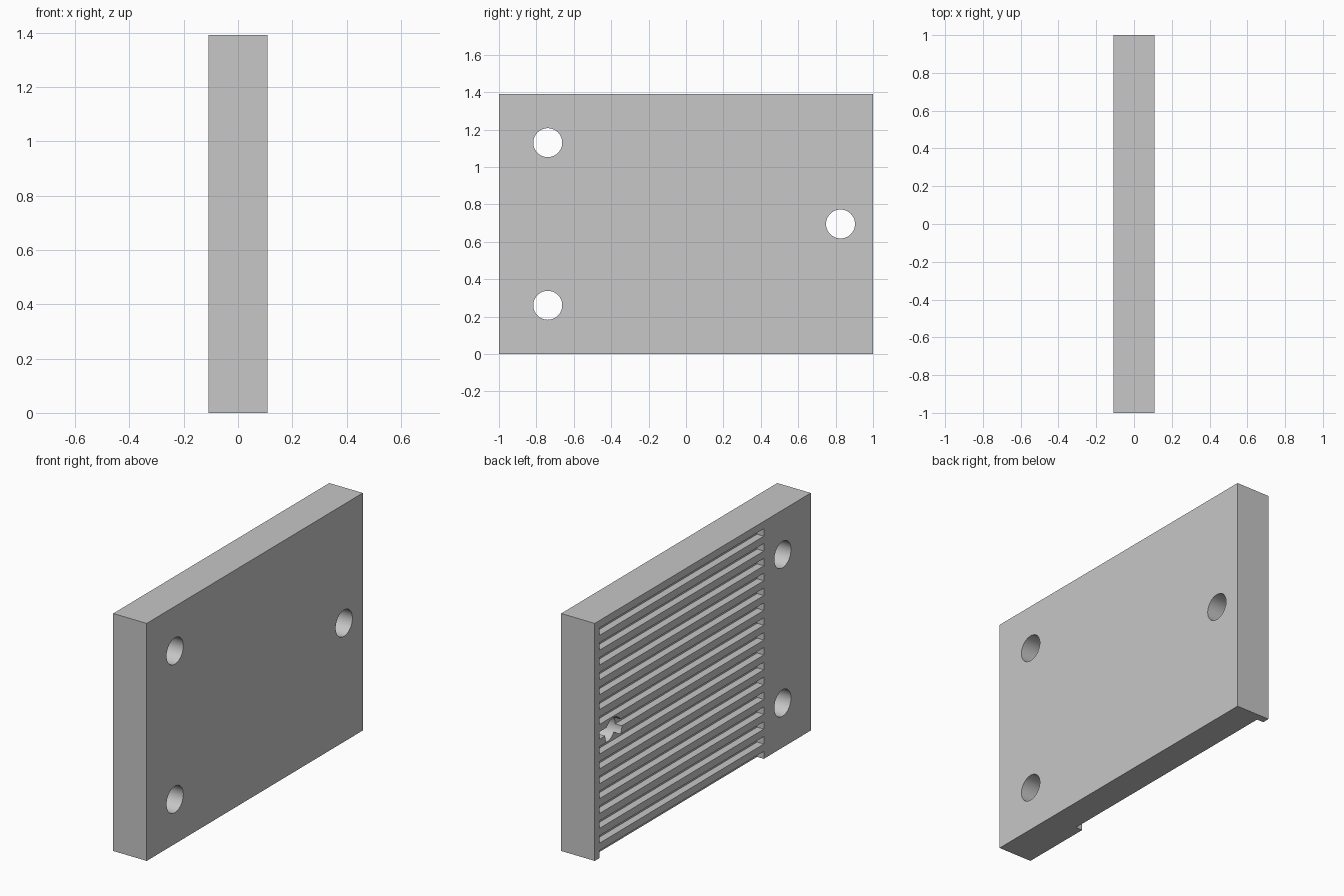
import bpy
import bmesh
from math import radians
from mathutils import Matrix, Vector

default = bpy.data.objects.get("Cube")
if default:
    bpy.data.objects.remove(default, do_unlink=True)

U = 1 / 23                          # design unit: plate is 46 x 32 x 5 units
LENGTH, HEIGHT, THICK = 46 * U, 32 * U, 5 * U
OUT = 0.02                          # cutter overshoot past open faces

grey = bpy.data.materials.new("light grey")
grey.use_nodes = True
colour = (0.57, 0.57, 0.57, 1)
grey.diffuse_color = colour
grey.node_tree.nodes["Principled BSDF"].inputs["Base Color"].default_value = colour


def add_box(bm, low, high):
    low, high = Vector(low), Vector(high)
    matrix = Matrix.Translation((low + high) / 2) @ Matrix.Diagonal((*(high - low), 1))
    bmesh.ops.create_cube(bm, size=1, matrix=matrix)


def add_pin(bm, y, z, radius):
    matrix = Matrix.Translation((0, y, z)) @ Matrix.Rotation(radians(90), 4, "Y")
    bmesh.ops.create_cone(bm, cap_ends=True, segments=48, radius1=radius,
                          radius2=radius, depth=THICK + 2 * OUT, matrix=matrix)


def make_object(name, bm):
    mesh = bpy.data.meshes.new(name)
    bm.to_mesh(mesh)
    bm.free()
    mesh.materials.append(grey)
    obj = bpy.data.objects.new(name, mesh)
    bpy.context.collection.objects.link(obj)
    return obj


# Solid plate
bm = bmesh.new()
add_box(bm, (-THICK / 2, -LENGTH / 2, 0), (THICK / 2, LENGTH / 2, HEIGHT))
plate = make_object("grooved_plate", bm)

# Horizontal grooves on one face, the lowest one open to the bottom edge
bm = bmesh.new()
for i in range(16):
    bottom = 2 * i * U if i else -OUT
    add_box(bm, (-THICK / 2 - OUT, LENGTH / 2 - 36 * U, bottom),
            (-THICK / 2 + U, LENGTH / 2 - U, (2 * i + 1) * U))
grooves = make_object("groove_cutter", bm)

# Three through holes
bm = bmesh.new()
for y, z in ((-17, 6), (-17, 26), (19, 16)):
    add_pin(bm, y * U, z * U, 1.78 * U)
holes = make_object("hole_cutter", bm)

bpy.context.view_layer.objects.active = plate
plate.select_set(True)
for cutter in (grooves, holes):
    cutter.hide_render = True
    cut = plate.modifiers.new(cutter.name, "BOOLEAN")
    cut.operation = "DIFFERENCE"
    cut.solver = "EXACT"
    cut.object = cutter
    bpy.ops.object.modifier_apply(modifier=cut.name)
    bpy.data.objects.remove(cutter, do_unlink=True)

bpy.ops.object.shade_smooth_by_angle(angle=radians(30))
